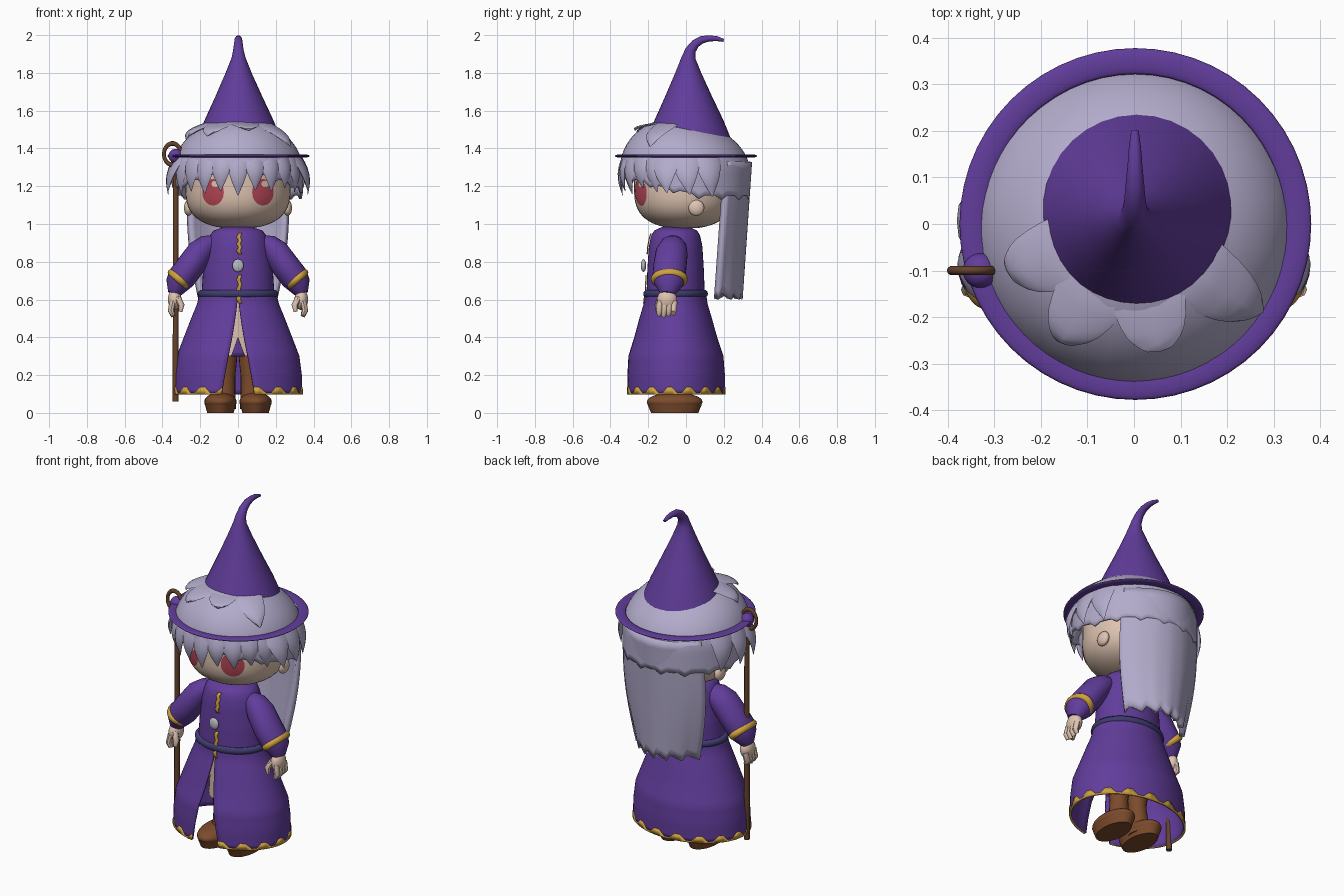
import bpy, bmesh, random
from math import sin, cos, pi, sqrt, radians
from mathutils import Vector

random.seed(4)
cube = bpy.data.objects.get("Cube")
if cube:
    bpy.data.objects.remove(cube)


def material(name, rgb):
    m = bpy.data.materials.new(name)
    m.use_nodes = True
    m.diffuse_color = (*rgb, 1)
    b = m.node_tree.nodes["Principled BSDF"]
    b.inputs["Base Color"].default_value = (*rgb, 1)
    b.inputs["Roughness"].default_value = 0.8
    return m


PURPLE = material("purple cloth", (.12, .046, .33))
HAIR = material("lavender hair", (.45, .41, .6))
SKIN = material("pale skin", (.74, .55, .44))
GOLD = material("gold trim", (.62, .36, .05))
LEATHER = material("brown leather", (.2, .07, .025))
WOOD = material("dark wood", (.13, .055, .025))
NAVY = material("navy belt", (.045, .045, .15))
RED = material("red iris", (.45, .06, .09))
SILVER = material("silver", (.5, .5, .58))


def finish(ob, name, mat, angle=45):
    ob.name = name
    ob.data.materials.append(mat)
    bpy.ops.object.select_all(action='DESELECT')
    ob.select_set(True)
    bpy.context.view_layer.objects.active = ob
    bpy.ops.object.shade_smooth_by_angle(angle=radians(angle))


def surf(name, f, nu, nv, mat, closed=False, caps=False, thick=0):
    """Grid surface from f(u, v) with u and v in 0..1."""
    bm = bmesh.new()
    cols = nu if closed else nu + 1
    rows = [[bm.verts.new(f(i / nu, j / nv)) for i in range(cols)] for j in range(nv + 1)]
    for a, b in zip(rows, rows[1:]):
        for i in range(nu):
            k = (i + 1) % cols
            bm.faces.new((a[i], a[k], b[k], b[i]))
    if caps:
        bm.faces.new(rows[0])
        bm.faces.new(rows[-1])
    bmesh.ops.remove_doubles(bm, verts=bm.verts[:], dist=1e-5)
    bmesh.ops.recalc_face_normals(bm, faces=bm.faces[:])
    me = bpy.data.meshes.new(name)
    bm.to_mesh(me)
    bm.free()
    ob = bpy.data.objects.new(name, me)
    bpy.context.collection.objects.link(ob)
    if thick:
        mod = ob.modifiers.new("thickness", 'SOLIDIFY')
        mod.thickness, mod.offset = thick, 0
    finish(ob, name, mat)


def lerp(table, z):
    """Interpolate rows of (z, value, value)."""
    for a, b in zip(table, table[1:]):
        if z <= b[0]:
            t = max(0, (z - a[0]) / (b[0] - a[0]))
            return [p + (q - p) * t for p, q in zip(a[1:], b[1:])]
    return table[-1][1:]


def tube(name, pts, mat, n=20, squash=1):
    """Tube through (x, y, z, radius) points, with its cross-section kept upright to x."""
    P = [Vector(p[:3]) for p in pts]
    last = len(P) - 1

    def f(u, v):
        j = round(v * last)
        d = (P[min(j + 1, last)] - P[max(j - 1, 0)]).normalized()
        a = (Vector((1, 0, 0)) - d * d.x).normalized()
        return P[j] + (a * squash * cos(u * 2 * pi) + d.cross(a) * sin(u * 2 * pi)) * pts[j][3]
    surf(name, f, n, last, mat, closed=True, caps=True)


def ball(name, loc, size, mat):
    bpy.ops.mesh.primitive_uv_sphere_add(segments=24, ring_count=14, location=loc)
    ob = bpy.context.object
    ob.scale = size
    finish(ob, name, mat)


def ring(name, loc, major, minor, mat, direction=(0, 0, 1), scale=(1, 1, 1)):
    bpy.ops.mesh.primitive_torus_add(major_segments=56, minor_segments=10, major_radius=major,
                                     minor_radius=minor, location=loc)
    ob = bpy.context.object
    ob.rotation_euler = Vector(direction).to_track_quat('Z', 'X').to_euler()
    ob.scale = scale
    finish(ob, name, mat)


CY = -.055  # depth of the body axis

# Robe: torso, split skirt, hem, belt
TORSO = [(.6, .195, .155), (.75, .185, .15), (.88, .168, .142), (.94, .15, .13),
         (.97, .125, .11), (.985, .07, .07)]
SKIRT = [(.1, .335, .256), (.2, .333, .256), (.3, .32, .248), (.4, .282, .215),
         (.5, .243, .187), (.58, .21, .163), (.65, .195, .155)]


def torso(u, v):
    rx, ry = lerp(TORSO, .6 + .385 * v)
    return (rx * cos(u * 2 * pi), CY + ry * sin(u * 2 * pi), .6 + .385 * v)


def robe(u, z, grow=0):
    gap = .26 * max(0, (.62 - z) / .52)
    a = -pi / 2 + gap + u * (2 * pi - 2 * gap)
    rx, ry = lerp(SKIRT, z)
    return ((rx + grow) * cos(a), CY + (ry + grow) * sin(a), z)


surf("robe_torso", torso, 40, 20, PURPLE, closed=True, caps=True)
surf("robe_skirt", lambda u, v: robe(u, .1 + .55 * v), 64, 22, PURPLE, thick=.01)
surf("hem_trim", lambda u, v: robe(u, .098 + v * (.008 + .03 * (round(u * 60) % 4 < 2)), .004),
     60, 1, GOLD, thick=.01)
ring("belt", (0, CY, .63), .197, .017, NAVY, scale=(1, .8, 1.1))


def front_y(z):
    return CY - (lerp(TORSO, z)[1] if z > .62 else lerp(SKIRT, z)[1]) - .006


def trim(z0, z1):
    def f(u, v):
        z = z0 + (z1 - z0) * v
        return (.007 + .005 * (-1) ** round(v * 6) + .02 * (u - .5), front_y(z), z)
    surf("front_trim", f, 1, 6, GOLD, thick=.006)


trim(.58, .73)
trim(.84, .95)
ball("clasp", (0, -.225, .78), (.03, .014, .034), SILVER)

# Underdress and its hanging panel
surf("underdress", lambda u, v: ((.13 - .03 * v) * cos(u * 2 * pi),
     CY + (.12 + .01 * v) * sin(u * 2 * pi), .3 + .32 * v), 32, 6, SKIN, closed=True, caps=True)
surf("underdress_panel", lambda u, v: ((u - .5) * .075 * (1 - v), CY - .128 - .01 * v, .3 + .1 * v),
     4, 4, PURPLE, thick=.008)

for side, s in (("left", 1), ("right", -1)):
    # Boots
    tube(side + "_boot_leg", [(s * .08, -.04, .03, .07), (s * .068, -.045, .12, .054),
         (s * .064, -.05, .2, .05), (s * .064, -.05, .26, .057), (s * .064, -.05, .31, .06)], LEATHER)
    ball(side + "_boot_foot", (s * .093, -.06, .058), (.086, .148, .05), LEATHER)
    surf(side + "_boot_sole", lambda u, v: (s * .093 + (.07 + .012 * v) * cos(u * 2 * pi),
         -.06 + (.125 + .019 * v) * sin(u * 2 * pi), .045 * v), 28, 1, LEATHER, closed=True, caps=True)
    # Sleeves and cuffs
    tube(side + "_sleeve", [(s * .12, -.06, .90, .05), (s * .16, -.065, .885, .07),
         (s * .2, -.075, .85, .085), (s * .25, -.085, .78, .088), (s * .3, -.09, .715, .088),
         (s * .32, -.092, .68, .076), (s * .338, -.097, .63, .04)], PURPLE, 24, .85)
    ring(side + "_cuff", (s * .312, -.088, .708), .078, .02, GOLD, (s * .66, 0, -.75), (.74, 1, 1))
    # Hands
    ball(side + "_hand", (s * .335, -.1, .6), (.036, .052, .055), SKIN)
    for k in range(4):
        y = -.137 + .025 * k
        tube(side + "_finger", [(s * .345, y, .59, .017), (s * .355, y - .004, .54, .017),
             (s * .342, y - .006, .51 + .006 * abs(k - 1), .011)], SKIN, 8)
    tube(side + "_thumb", [(s * .32, -.135, .61, .018), (s * .3, -.15, .57, .017),
         (s * .305, -.15, .535, .01)], SKIN, 8)

# Head, ears, neck, eyes
tube("neck", [(0, -.04, .95, .07), (0, -.03, 1.03, .07)], SKIN)


def head_scale(z):
    return max(.05, 1 - (max(0, 1.2 - z) / .225) ** 3) ** .43


def head(u, v):
    z = .98 + .4 * v ** 1.4
    k, a = head_scale(z), u * 2 * pi
    return (.278 * k * cos(a), -.01 + .265 * k * sin(a), z)


surf("head", head, 40, 22, SKIN, closed=True, caps=True)


def eye_patch(name, cx, cz, rx, rz, lift, mat):
    def f(u, v):
        x, z = cx + rx * v * cos(u * 2 * pi), cz + rz * v * sin(u * 2 * pi)
        k = head_scale(z)
        return (x, -.01 - .265 * k * sqrt(1 - (x / (.278 * k)) ** 2) - lift, z)
    surf(name, f, 28, 5, mat, closed=True)


for side, s in (("left", 1), ("right", -1)):
    ball(side + "_ear", (s * .262, .055, 1.085), (.024, .042, .042), SKIN)
    eye_patch(side + "_iris", s * .132, 1.168, .057, .07, .004, RED)
    eye_patch(side + "_eye_glint", s * .132 + .012, 1.212, .02, .017, .008, SKIN)


# Hair cap, tilted back
def hair_cap(u, v):
    a = (u * 2 - 1) * pi
    low = 1.28 - .14 * min(1, abs(a) / 1.8) + .01 * (-1) ** round(u * 32)
    z = low + (1.55 - low) * cos(v * pi / 2)
    r = (.338 + .006 * cos(a)) * sqrt(max(0, 1 - (max(0, z - 1.28) / .27) ** 2))
    x, y = r * sin(a), -r * cos(a)
    return (x, y, z - .12 * y * max(0, z - 1.25) / .3)


surf("hair_cap", hair_cap, 64, 20, HAIR, closed=True, thick=.014)


def lock(name, deg, r0, z0, r1, z1, w, bulge=.02, thick=.02):
    """Flattened pointed strand running out and down at an angle from the front."""
    a = radians(deg)
    out, across = Vector((sin(a), -cos(a), 0)), Vector((cos(a), sin(a), 0))

    def f(u, v):
        k, t = max(.04, 1 - v ** 1.8), u * 2 * pi
        r = r0 + (r1 - r0) * v + bulge * sin(pi * v)
        return (out * (r + thick * k * sin(t)) + across * (w * k * cos(t) + .02 * v * v * sin(a))
                + Vector((0, 0, z0 + (z1 - z0) * v)))
    surf(name, f, 8, 7, HAIR, closed=True, caps=True)


# Fringe, flaring side locks and tufts over the brim
for i in range(9):
    lock("fringe_lock", -60 + 15 * i, .32, 1.355, .335,
         1.16 + .02 * (i % 2) + random.uniform(-.01, .015), .06)
for s in (1, -1):
    for i, deg in enumerate((72, 90, 110)):
        lock("side_lock", s * deg, .32, 1.355, .385 - .015 * i, 1.165 - .01 * i, .075)
for deg, r1, z1 in ((-31, .3, 1.465), (11, .275, 1.495), (53, .335, 1.41), (-68, .29, 1.45)):
    lock("crown_tuft", deg, .15, 1.535, r1, z1, .08, .035, .03)


# Long hair hanging down the back
def back_hair(u, v):
    t = u * 2 - 1
    jag = .018 * v * (round(u * 24) % 4 - 1.5) / 1.5
    return (t * (.245 + .035 * sin(pi * v) - .045 * v),
            .335 - .05 * v - .125 * t * t, 1.33 - .71 * v + jag)


surf("back_hair", back_hair, 24, 16, HAIR, thick=.03)

# Hat: brim and bent cone
ring("hat_brim", (.003, 0, 1.36), .35, .028, PURPLE, scale=(1, 1, .3))
tube("hat_cone", [(.005, .015, 1.42, .236), (.005, .015, 1.55, .182), (.004, .013, 1.68, .122),
     (.003, .012, 1.8, .069), (.003, .013, 1.88, .037), (.002, .024, 1.92, .028),
     (.002, .05, 1.955, .023), (.002, .085, 1.976, .02), (.002, .125, 1.983, .016),
     (.002, .165, 1.981, .013), (.002, .2, 1.972, .008)], PURPLE, 36)

# Staff with hoop and orb
tube("staff", [(-.33, -.1, .06, .016), (-.33, -.1, .7, .015), (-.33, -.1, 1.36, .014)], WOOD, 12)
ring("staff_hoop", (-.347, -.1, 1.37), .045, .01, WOOD, (0, 1, 0), (1.25, 1, 1))
ball("staff_orb", (-.33, -.1, 1.36), (.038, .038, .038), PURPLE)
